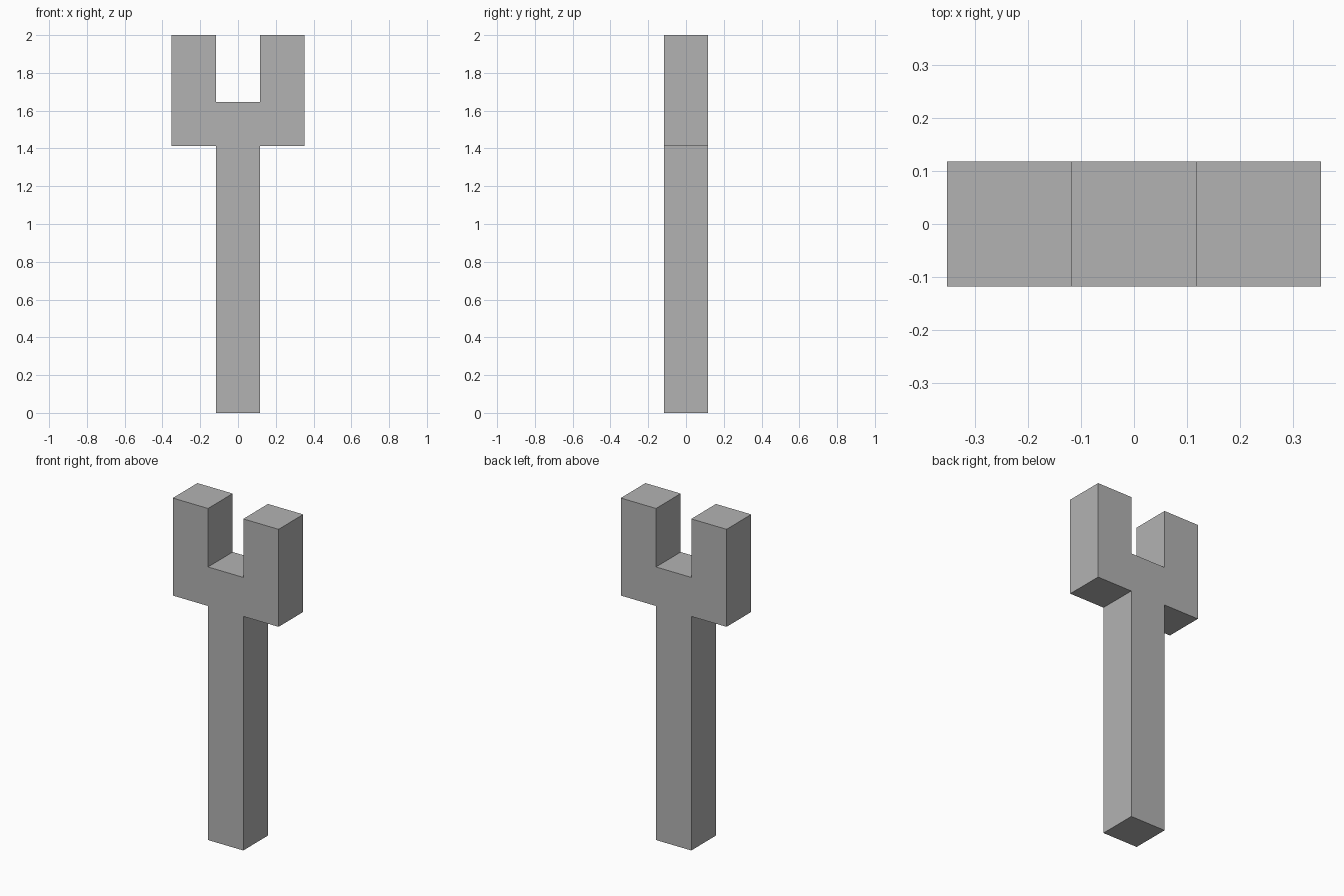
import bpy
import bmesh

cube = bpy.data.objects.get("Cube")
if cube:
    bpy.data.objects.remove(cube, do_unlink=True)

U = 2 / 17  # half the thickness of the bar

grey = bpy.data.materials.new("plain grey")
grey.use_nodes = True
grey.diffuse_color = (0.45, 0.45, 0.45, 1)
grey.node_tree.nodes["Principled BSDF"].inputs["Base Color"].default_value = grey.diffuse_color

# Right half of the outline as (x, z), mirrored to close the fork shape
half = [(1, 0), (1, 12), (3, 12), (3, 17), (1, 17), (1, 14)]
outline = half + [(-x, z) for x, z in reversed(half)]

# Extrude the outline from front to back
bm = bmesh.new()
front = bm.faces.new([bm.verts.new((x * U, -U, z * U)) for x, z in outline])
extruded = bmesh.ops.extrude_face_region(bm, geom=[front], use_keep_orig=True)
back = [v for v in extruded["geom"] if isinstance(v, bmesh.types.BMVert)]
bmesh.ops.translate(bm, verts=back, vec=(0, 2 * U, 0))
bmesh.ops.recalc_face_normals(bm, faces=bm.faces)

mesh = bpy.data.meshes.new("forked_post")
bm.to_mesh(mesh)
bm.free()
mesh.materials.append(grey)
post = bpy.data.objects.new("forked_post", mesh)
bpy.context.collection.objects.link(post)
